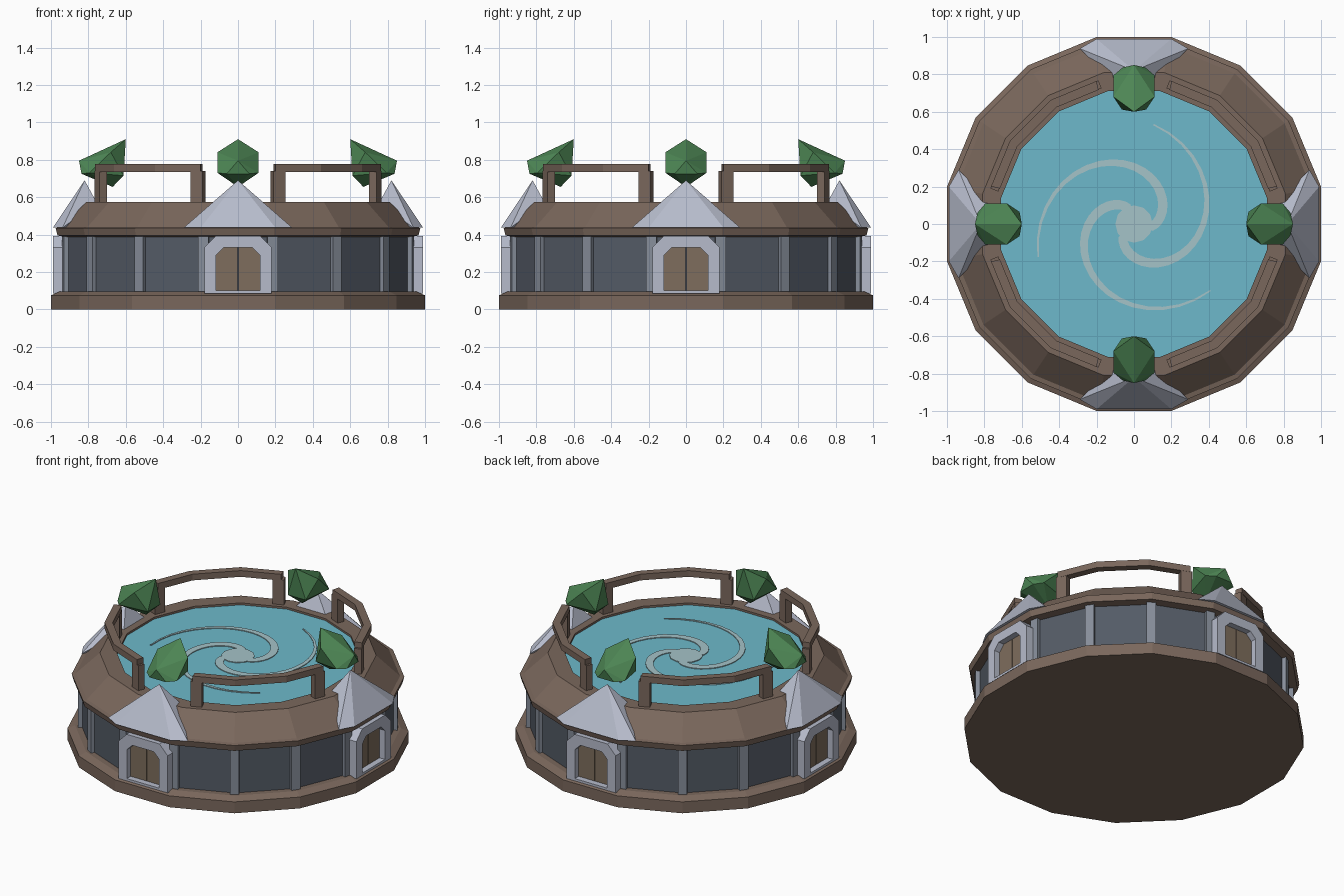
import bpy, bmesh, math
from mathutils import Matrix

if "Cube" in bpy.data.objects:
    bpy.data.objects.remove(bpy.data.objects["Cube"])

SIDES = 16
STEP = 2 * math.pi / SIDES
TO_CORNER = 1 / math.cos(STEP / 2)


def material(name, r, g, b):
    m = bpy.data.materials.new(name)
    m.use_nodes = True
    m.diffuse_color = (r, g, b, 1)
    node = next(n for n in m.node_tree.nodes if n.type == 'BSDF_PRINCIPLED')
    node.inputs["Base Color"].default_value = (r, g, b, 1)
    node.inputs["Roughness"].default_value = 0.9
    return m


BROWN = material("brown wood", .195, .137, .107)
DOOR = material("door brown", .21, .155, .11)
WALL = material("slate wall", .088, .104, .132)
PILLAR = material("grey stone", .24, .27, .325)
STONE = material("pale stone", .47, .5, .6)
LEAF = material("leaf green", .075, .24, .09)
WATER = material("water blue", .155, .485, .597)
FOAM = material("pale foam", .376, .546, .578)


def finish(bm, name, mat, turn=0.0):
    bmesh.ops.recalc_face_normals(bm, faces=bm.faces)
    bm.transform(Matrix.Rotation(turn, 4, 'Z'))
    me = bpy.data.meshes.new(name)
    bm.to_mesh(me)
    bm.free()
    me.materials.append(mat)
    ob = bpy.data.objects.new(name, me)
    bpy.context.collection.objects.link(ob)
    return ob


def lathe(name, profile, mat, cap=False):
    """Sixteen-sided ring from (flat-side radius, height) points."""
    bm = bmesh.new()
    rings = []
    for r, z in profile:
        r *= TO_CORNER
        rings.append([bm.verts.new((r * math.cos((i + .5) * STEP),
                                    r * math.sin((i + .5) * STEP), z))
                      for i in range(SIDES)])
    for a, b in zip(rings, rings[1:]):
        for i in range(SIDES):
            j = (i + 1) % SIDES
            bm.faces.new((a[i], a[j], b[j], b[i]))
    if cap:
        bm.faces.new(rings[0])
        bm.faces.new(rings[-1])
    return finish(bm, name, mat)


def hull(name, points, mat, turn):
    """Convex solid; points with x > 0 are mirrored."""
    bm = bmesh.new()
    for x, y, z in points:
        for s in ((1, -1) if x else (1,)):
            bm.verts.new((s * x, y, z))
    bmesh.ops.convex_hull(bm, input=bm.verts[:])
    return finish(bm, name, mat, turn)


def box(name, lo, hi, mat, turn):
    bm = bmesh.new()
    bmesh.ops.create_cube(bm, size=1)
    for v in bm.verts:
        v.co = [a + (c + .5) * (b - a) for a, b, c in zip(lo, hi, v.co)]
    return finish(bm, name, mat, turn)


def strip(name, loops, mat, turn, closed):
    """Join equal cross-sections in order, capped at open ends."""
    bm = bmesh.new()
    rows = [[bm.verts.new(p) for p in loop] for loop in loops]
    pairs = list(zip(rows, rows[1:])) + ([(rows[-1], rows[0])] if closed else [])
    for a, b in pairs:
        for i in range(len(a)):
            j = (i + 1) % len(a)
            bm.faces.new((a[i], a[j], b[j], b[i]))
    if not closed:
        bm.faces.new(rows[0])
        bm.faces.new(rows[-1])
    return finish(bm, name, mat, turn)


# Main round building
lathe("base", [(1, 0), (1, .075), (.955, .095), (.9, .095)], BROWN, True)
lathe("wall", [(.918, .09), (.918, .4)], WALL)
lathe("roof", [(.91, .385), (.965, .395), (.975, .435), (.95, .44),
               (.81, .575), (.71, .575), (.71, .55)], BROWN)
lathe("water", [(.72, .54), (.72, .562)], WATER, True)

# Pillars at every corner of the wall
for i in range(SIDES):
    box("pillar", (-.028, -.955, .09), (.028, -.90, .392), PILLAR, (i + .5) * STEP)

# Swirl on the water: centre disc and three tapering arms
bm = bmesh.new()
bmesh.ops.create_cone(bm, cap_ends=True, segments=12, radius1=.1, radius2=.1,
                      depth=.006, matrix=Matrix.Translation((0, 0, .564)))
finish(bm, "swirl_centre", FOAM)
N = 22
for arm in range(3):
    sections = []
    for i in range(N + 1):
        t = i / N
        ang = math.radians(-20 + 219 * t)
        r = .068 + .474 * t
        w = .035 * (1 - t) + .004
        sections.append([((r + d) * math.cos(ang), (r + d) * math.sin(ang), z)
                         for d, z in ((-w, .56), (w, .56), (w, .567), (-w, .567))])
    strip("swirl_arm", sections, FOAM, arm * math.tau / 3, False)

# Door arch outlines (half width, height), bottom to top
OUTER = [(.18, .085), (.18, .33), (.12, .392)]
INNER = [(.118, .1), (.118, .29), (.078, .33)]


def both_sides(pts):
    return pts + [(-x, z) for x, z in reversed(pts)]


for k in range(4):
    turn = k * math.pi / 2

    # Doorway
    arch = [[(ox, -.99, oz), (ix, -.99, iz), (ix, -.9, iz), (ox, -.9, oz)]
            for (ox, oz), (ix, iz) in zip(both_sides(OUTER), both_sides(INNER))]
    strip("door_frame", arch, STONE, turn, True)
    for s in (1, -1):
        leaf = [(s * x, z) for x, z in INNER]
        leaf += [(s * .002, leaf[-1][1]), (s * .002, leaf[0][1])]
        strip("door_leaf", [[(x, y, z) for x, z in leaf] for y in (-.95, -.91)],
              DOOR, turn, False)

    # Pointed stone gable over the door
    hull("gable", [(0, -.82, .69), (.2, -.99, .437), (.29, -.938, .437),
                   (.11, -.755, .57), (.1, -.8, .437)], STONE, turn)

    # Faceted bush leaning towards the pool
    bush = [(0, .125, .125), (.11, .045, .055), (.11, -.07, -.055),
            (0, -.125, .01), (.06, -.112, -.06), (0, .055, -.13), (.065, .113, -.07)]
    hull("bush", [(x, y - .725, z + .785) for x, y, z in bush], LEAF, turn)

    # Railing: a bent top bar on two posts, spanning three flat sides
    end = math.atan2(.195, .74)
    spots = [end, 1.5 * STEP, 2.5 * STEP, math.pi / 2 - end]
    bar = []
    for a in spots:
        facet = STEP if a < 1.5 * STEP else 3 * STEP if a > 2.5 * STEP else 2 * STEP
        k_out = 1 / math.cos(a - facet)
        bar.append([(r * k_out * math.cos(a), r * k_out * math.sin(a), z)
                    for r, z in ((.735, .735), (.783, .735), (.783, .776), (.735, .776))])
    strip("rail_bar", bar, BROWN, turn, False)
    for facet, s in ((STEP, 1), (3 * STEP, -1)):
        c = -s * .083
        box("rail_post", (c - .035, -.782, .57), (c + .035, -.737, .74),
            BROWN, turn + facet + math.pi / 2)
